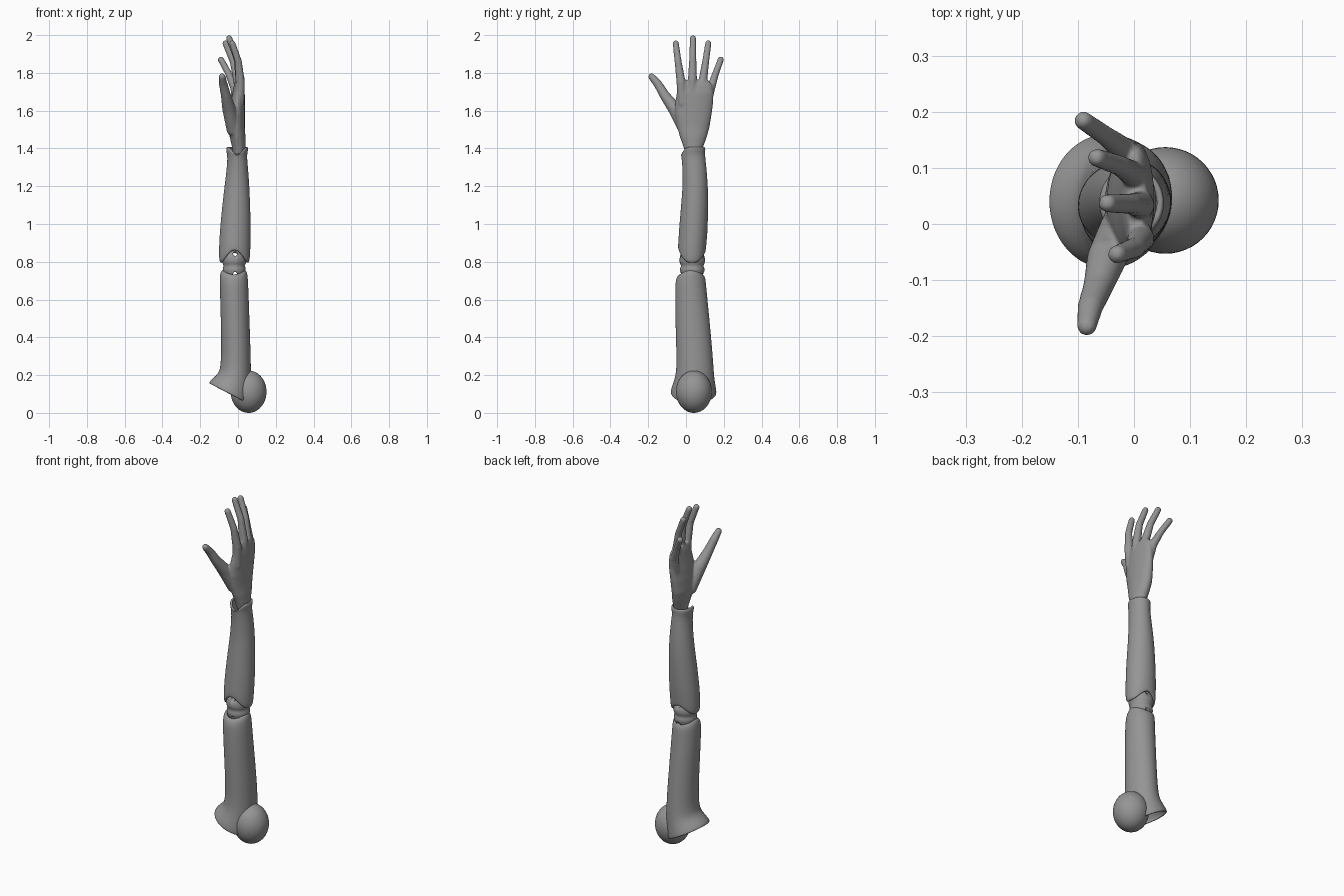
import bpy, bmesh, math
from mathutils import Vector, Matrix

grey = bpy.data.materials.new("matte grey")
grey.diffuse_color = (0.30, 0.30, 0.30, 1)


def finish(name, bm):
    bmesh.ops.recalc_face_normals(bm, faces=bm.faces)
    me = bpy.data.meshes.new(name)
    bm.to_mesh(me)
    bm.free()
    me.shade_smooth()
    me.materials.append(grey)
    ob = bpy.data.objects.new(name, me)
    bpy.context.collection.objects.link(ob)
    return ob


def loft(bm, rings, n=32, shape=None, caps=False):
    """Skin elliptical rings (x0, x1, y0, y1, z); shape(i, c, s) lifts ring points."""
    rows = []
    for i, (x0, x1, y0, y1, z) in enumerate(rings):
        row = []
        for k in range(n):
            c, s = math.cos(math.tau * k / n), math.sin(math.tau * k / n)
            dz = shape(i, c, s) if shape else 0
            row.append(bm.verts.new(((x0 + x1) / 2 + (x1 - x0) / 2 * c,
                                     (y0 + y1) / 2 + (y1 - y0) / 2 * s, z + dz)))
        rows.append(row)
    for a, b in zip(rows, rows[1:]):
        for k in range(n):
            bm.faces.new((a[k], a[(k + 1) % n], b[(k + 1) % n], b[k]))
    if caps:
        bm.faces.new(rows[0][::-1])
        bm.faces.new(rows[-1])


def shell(name, rings, shape):
    bm = bmesh.new()
    loft(bm, rings, shape=shape)
    ob = finish(name, bm)
    m = ob.modifiers.new("wall", 'SOLIDIFY')
    m.thickness, m.offset = 0.012, -1
    m = ob.modifiers.new("round", 'SUBSURF')
    m.levels = m.render_levels = 2
    return ob


# Upper arm: slanted flared opening below, saddle-shaped rim above
def upper_shape(i, c, s):
    tilt = (-0.052, -0.05, -0.045, -0.025, -0.01)
    if i < 5:
        return tilt[i] * c
    return {8: -0.012, 9: -0.02, 10: -0.022}.get(i, 0) * s * s


shell("upper_arm", [
    (-0.150, 0.055, -0.078, 0.160, 0.100), (-0.154, 0.060, -0.082, 0.162, 0.112),
    (-0.132, 0.064, -0.074, 0.157, 0.140), (-0.102, 0.068, -0.058, 0.150, 0.185),
    (-0.092, 0.069, -0.050, 0.146, 0.240), (-0.088, 0.066, -0.052, 0.138, 0.350),
    (-0.092, 0.060, -0.057, 0.122, 0.520), (-0.096, 0.055, -0.058, 0.108, 0.660),
    (-0.097, 0.052, -0.054, 0.104, 0.720), (-0.092, 0.047, -0.042, 0.096, 0.748),
    (-0.082, 0.037, -0.030, 0.086, 0.758)], upper_shape)


# Forearm: arched cut-outs at the elbow, notched cuff at the wrist
def fore_shape(i, c, s):
    if i < 4:
        lift = (0.068 if s < 0 else 0.052) * abs(s) ** 3
        return lift * (1, 0.95, 0.65, 0.2)[i]
    if i > 8:
        return -0.04 * max(0, -s) ** 5 * (0.5 if i == 9 else 1)
    return 0


shell("forearm", [
    (-0.088, 0.052, -0.036, 0.098, 0.792), (-0.100, 0.062, -0.042, 0.104, 0.802),
    (-0.101, 0.065, -0.042, 0.107, 0.850), (-0.099, 0.067, -0.039, 0.112, 0.920),
    (-0.092, 0.067, -0.034, 0.116, 1.010), (-0.082, 0.064, -0.025, 0.118, 1.110),
    (-0.070, 0.060, -0.017, 0.116, 1.210), (-0.058, 0.052, -0.019, 0.107, 1.310),
    (-0.056, 0.047, -0.025, 0.101, 1.360), (-0.062, 0.052, -0.027, 0.102, 1.385),
    (-0.063, 0.055, -0.027, 0.103, 1.402), (-0.055, 0.048, -0.020, 0.097, 1.410)],
    fore_shape)


# Elbow joint: two rounded lobes with a waist
bm = bmesh.new()
prof = [(0.012, 0.705), (0.040, 0.712), (0.054, 0.730), (0.061, 0.752), (0.060, 0.768),
        (0.055, 0.778), (0.060, 0.788), (0.065, 0.808), (0.059, 0.836), (0.042, 0.858),
        (0.012, 0.868)]
loft(bm, [(-0.02 - r, -0.02 + r, 0.033 - r * 1.06, 0.033 + r * 1.06, z) for r, z in prof],
     caps=True)
elbow = finish("elbow_joint", bm)

# Pin holes running front to back through the joint
bm = bmesh.new()
for z in (0.842, 0.735):
    bmesh.ops.create_cone(bm, cap_ends=True, segments=16, radius1=0.011, radius2=0.011,
                          depth=0.3, matrix=Matrix.Translation((-0.015, 0.03, z))
                          @ Matrix.Rotation(math.pi / 2, 4, 'X'))
cutter = finish("pin_hole_cutter", bm)
cutter.hide_render = True
cutter.hide_set(True)
m = elbow.modifiers.new("holes", 'BOOLEAN')
m.object, m.operation, m.solver = cutter, 'DIFFERENCE', 'EXACT'

# Shoulder ball
bm = bmesh.new()
bmesh.ops.create_uvsphere(bm, u_segments=48, v_segments=24, radius=1,
                          matrix=Matrix.Translation((0.056, 0.042, 0.112))
                          @ Matrix.Diagonal((0.095, 0.095, 0.112, 1)))
finish("shoulder_ball", bm)

# Hand: palm plus tapered fingers, fused into one smooth skin
bm = bmesh.new()
loft(bm, [
    (-0.024, 0.036, 0.000, 0.076, 1.365), (-0.032, 0.040, -0.014, 0.092, 1.410),
    (-0.044, 0.040, -0.032, 0.110, 1.460), (-0.052, 0.036, -0.046, 0.124, 1.510),
    (-0.048, 0.036, -0.058, 0.136, 1.580), (-0.040, 0.036, -0.058, 0.144, 1.640),
    (-0.030, 0.036, -0.050, 0.146, 1.690), (-0.022, 0.030, -0.042, 0.138, 1.735),
    (-0.014, 0.022, -0.030, 0.120, 1.760)], caps=True)


def digit(path, steps=14):
    """Chain of overlapping balls along points (x, y, z, radius)."""
    for a, b in zip(path, path[1:]):
        for k in range(steps + 1):
            x, y, z, r = Vector(a).lerp(Vector(b), k / steps)
            bmesh.ops.create_uvsphere(bm, u_segments=16, v_segments=10, radius=r,
                                      matrix=Matrix.Translation((x, y, z)))


# index, middle, ring and little fingers, then the thumb
digit([(0.008, -0.018, 1.64, 0.026), (0.012, -0.026, 1.75, 0.025),
       (0.002, -0.042, 1.86, 0.019), (-0.030, -0.054, 1.955, 0.017)])
digit([(0.010, 0.032, 1.64, 0.026), (0.012, 0.034, 1.76, 0.025),
       (-0.006, 0.036, 1.88, 0.019), (-0.047, 0.037, 1.983, 0.017)])
digit([(0.005, 0.075, 1.64, 0.026), (0.000, 0.088, 1.75, 0.024),
       (-0.025, 0.104, 1.86, 0.019), (-0.066, 0.118, 1.956, 0.017)])
digit([(-0.005, 0.105, 1.62, 0.026), (-0.018, 0.132, 1.72, 0.023),
       (-0.052, 0.158, 1.80, 0.018), (-0.090, 0.184, 1.870, 0.017)])
digit([(-0.025, -0.005, 1.50, 0.036), (-0.048, -0.060, 1.61, 0.036),
       (-0.064, -0.112, 1.68, 0.027), (-0.078, -0.148, 1.74, 0.023),
       (-0.084, -0.182, 1.780, 0.018)])
hand = finish("hand", bm)
m = hand.modifiers.new("fuse", 'REMESH')
m.mode, m.voxel_size, m.use_smooth_shade = 'VOXEL', 0.005, True
m = hand.modifiers.new("soften", 'SMOOTH')
m.factor, m.iterations = 0.5, 8
